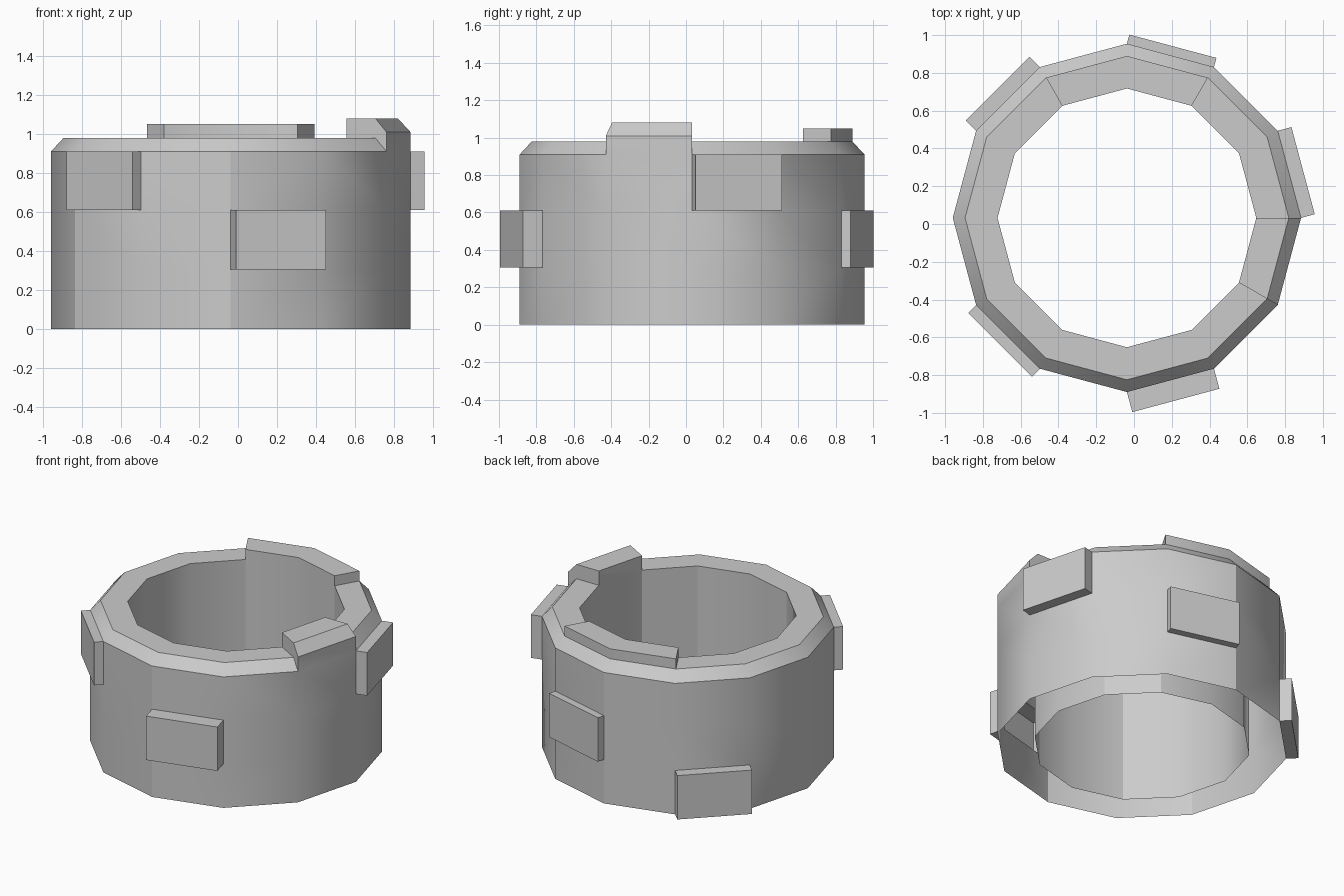
import bpy, bmesh
from math import cos, sin, radians
from mathutils import Vector

if "Cube" in bpy.data.objects:
    bpy.data.objects.remove(bpy.data.objects["Cube"])

SIDES = 12
CX, CY = -0.0375, 0.0325
# Half section (radius, height): outer wall in three bands, bevel, flat rim, inner wall; open underneath
PROFILE = [(0.922, 0), (0.922, 0.305), (0.922, 0.61), (0.922, 0.91),
           (0.857, 0.98), (0.685, 0.98), (0.685, 0.0)]
BEVEL, RIM = 3, 4

bm = bmesh.new()
rings = [[bm.verts.new((CX + r * cos(radians(30 * i)), CY + r * sin(radians(30 * i)), z))
          for r, z in PROFILE] for i in range(SIDES)]
cell = {}
for i in range(SIDES):
    a, b = rings[i], rings[(i + 1) % SIDES]
    for k in range(len(PROFILE) - 1):
        cell[i, k] = bm.faces.new((a[k], b[k], b[k + 1], a[k + 1]))


def push(keys, offset):
    """Extrude a patch of cells by an offset."""
    old = [cell[k] for k in keys]
    geom = bmesh.ops.extrude_face_region(bm, geom=old)["geom"]
    bmesh.ops.translate(bm, vec=offset, verts=[g for g in geom if isinstance(g, bmesh.types.BMVert)])
    left = [f for f in old if f.is_valid]
    if left:
        bmesh.ops.delete(bm, geom=left, context='FACES_ONLY')


# Blocks on the outer wall: (side, band, depth)
for side, band, depth in [(0, 2, 0.075), (2, 1, 0.05), (4, 0, 0.078), (7, 2, 0.06), (9, 1, 0.11)]:
    a = radians(30 * side + 15)
    push([(side, band)], Vector((cos(a), sin(a), 0)) * depth)

# Raised battlement and raised rim strip
push([(11, BEVEL), (11, RIM)], Vector((0, 0, 0.1)))
push([(2, RIM), (3, RIM)], Vector((0, 0, 0.07)))

bmesh.ops.dissolve_limit(bm, angle_limit=0.001, verts=[], edges=[
    e for e in bm.edges if len(e.link_faces) == 2])
me = bpy.data.meshes.new("round_tower")
bm.to_mesh(me)
bm.free()
tower = bpy.data.objects.new("round_tower", me)
bpy.context.collection.objects.link(tower)
bpy.context.view_layer.objects.active = tower
tower.select_set(True)
bpy.ops.object.shade_smooth_by_angle(angle=radians(30))
